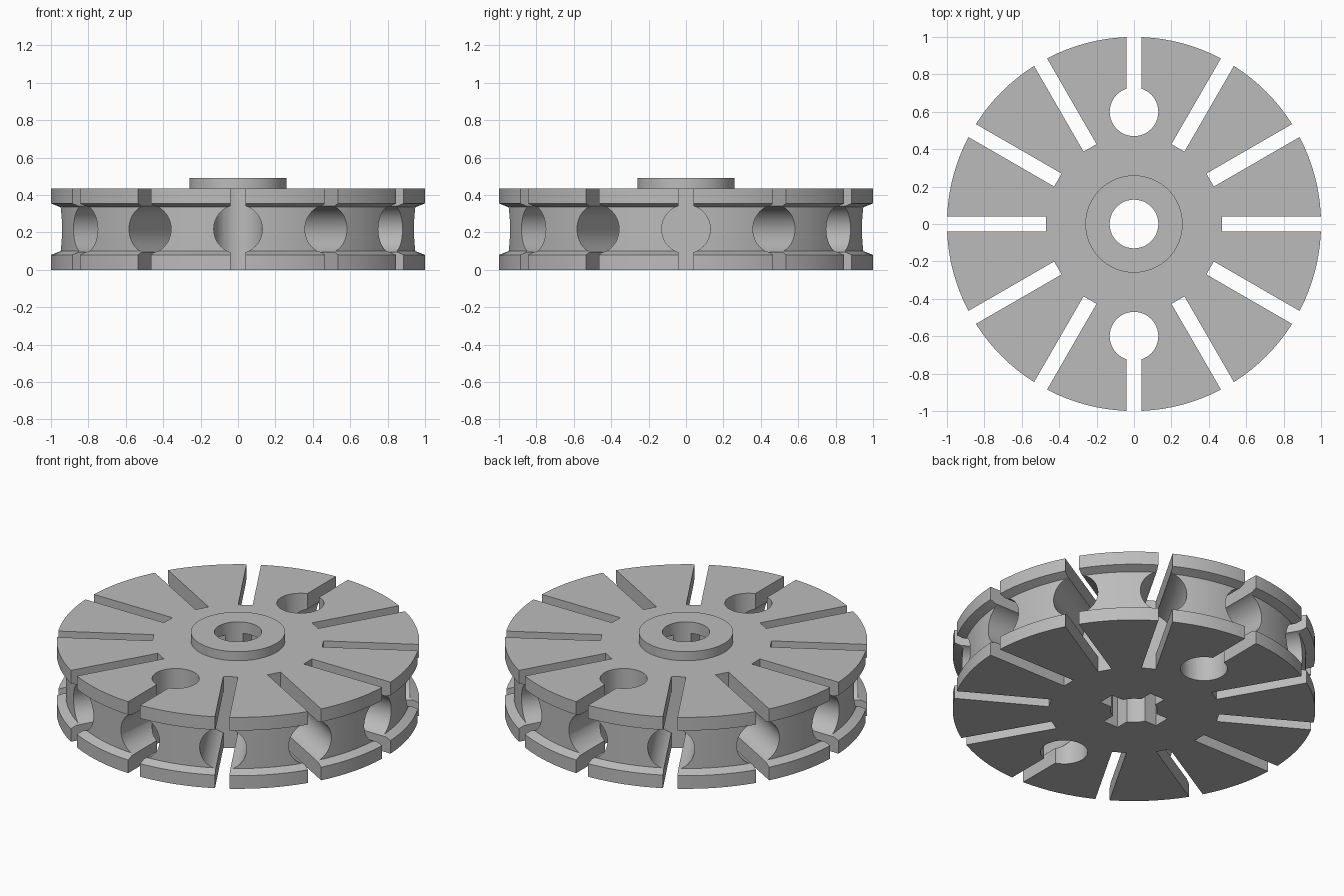
import bpy, bmesh, math
from mathutils import Matrix, Vector

cube = bpy.data.objects.get("Cube")
if cube:
    bpy.data.objects.remove(cube, do_unlink=True)

# Main dimensions
HEIGHT, MID_Z = 0.435, 0.2175
HOLE_R, SLOT_W, SLOT_START, PIN_Y = 0.13, 0.08, 0.47, 0.6
SLOTS = 12

grey = bpy.data.materials.new("light_grey")
grey.use_nodes = True
colour = (0.5, 0.5, 0.5, 1)
grey.diffuse_color = colour
grey.node_tree.nodes["Principled BSDF"].inputs["Base Color"].default_value = colour


def to_object(bm, name):
    bmesh.ops.recalc_face_normals(bm, faces=bm.faces)
    mesh = bpy.data.meshes.new(name)
    bm.to_mesh(mesh)
    bm.free()
    obj = bpy.data.objects.new(name, mesh)
    bpy.context.collection.objects.link(obj)
    return obj


def lathe(name, profile, steps):
    """Turn a closed (radius, height) outline around z."""
    bm = bmesh.new()
    verts = [bm.verts.new((r, 0, z)) for r, z in profile]
    edges = [bm.edges.new((v, verts[i - 1])) for i, v in enumerate(verts)]
    bmesh.ops.spin(bm, geom=verts + edges, cent=(0, 0, 0), axis=(0, 0, 1),
                   angle=math.tau, steps=steps, use_merge=True)
    bmesh.ops.remove_doubles(bm, verts=bm.verts, dist=1e-5)
    return to_object(bm, name)


def box(name, low, high, turn=0.0):
    low, high = Vector(low), Vector(high)
    bm = bmesh.new()
    matrix = (Matrix.Rotation(turn, 4, "Z") @ Matrix.Translation((low + high) / 2)
              @ Matrix.Diagonal((*(high - low), 1)))
    bmesh.ops.create_cube(bm, size=1, matrix=matrix)
    return to_object(bm, name)


def cylinder(name, radius, depth, matrix):
    bm = bmesh.new()
    bmesh.ops.create_cone(bm, cap_ends=True, segments=48, radius1=radius,
                          radius2=radius, depth=depth, matrix=matrix)
    return to_object(bm, name)


# Grooved wheel with raised hub and central bore
wheel = lathe("slotted_wheel", [
    (HOLE_R, 0), (1, 0), (1, 0.08), (0.95, 0.1), (0.95, 0.335), (1, 0.355),
    (1, HEIGHT), (0.26, HEIGHT), (0.26, 0.49), (HOLE_R, 0.49)], 120)
wheel.data.materials.append(grey)

cutters = []

# Radial slots and round radial holes around the rim
for i in range(SLOTS):
    turn = math.tau * i / SLOTS
    at_pin = i % (SLOTS // 2) == SLOTS // 4
    start = PIN_Y if at_pin else SLOT_START
    cutters.append(box("slot_cutter", (start, -SLOT_W / 2, -0.1),
                       (1.1, SLOT_W / 2, 0.6), turn))
    start = PIN_Y if at_pin else SLOT_START + 0.004
    matrix = (Matrix.Rotation(turn, 4, "Z")
              @ Matrix.Translation(((start + 1.1) / 2, 0, MID_Z))
              @ Matrix.Rotation(math.pi / 2, 4, "Y"))
    cutters.append(cylinder("radial_hole_cutter", HOLE_R, 1.1 - start, matrix))

# Vertical pin holes, front and back
for side in (-1, 1):
    cutters.append(cylinder("pin_hole_cutter", HOLE_R, 2,
                            Matrix.Translation((0, side * PIN_Y, 0))))

# Cross-shaped axle socket, open at the bottom
for turn in (0, math.pi / 2):
    cutters.append(box("socket_cutter", (-0.2, -0.05, -0.1), (0.2, 0.05, 0.42), turn))

# Cut everything out of the wheel
bpy.ops.object.select_all(action="DESELECT")
wheel.select_set(True)
bpy.context.view_layer.objects.active = wheel
for cutter in cutters:
    cutter.hide_render = True
    mod = wheel.modifiers.new("cut", "BOOLEAN")
    mod.operation = "DIFFERENCE"
    mod.solver = "EXACT"
    mod.object = cutter
    bpy.ops.object.modifier_apply(modifier=mod.name)
    bpy.data.objects.remove(cutter, do_unlink=True)

bpy.ops.object.shade_smooth_by_angle(angle=math.radians(25))
